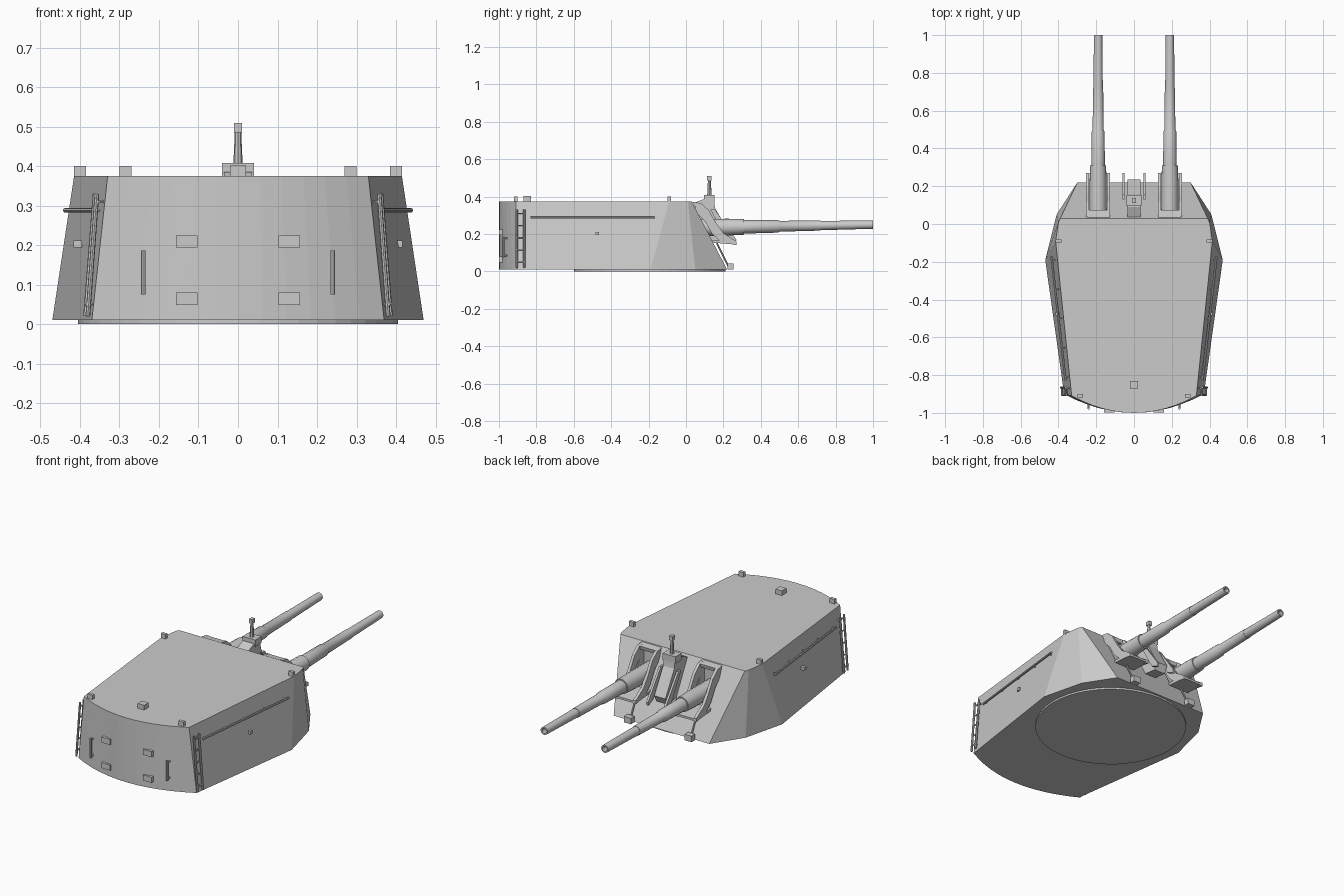
import bpy, bmesh, math
from mathutils import Vector

if "Cube" in bpy.data.objects:
    bpy.data.objects.remove(bpy.data.objects["Cube"])


def make(name, verts, faces):
    me = bpy.data.meshes.new(name)
    me.from_pydata([tuple(v) for v in verts], [], faces)
    bm = bmesh.new()
    bm.from_mesh(me)
    bmesh.ops.recalc_face_normals(bm, faces=bm.faces)
    bm.to_mesh(me)
    bm.free()
    ob = bpy.data.objects.new(name, me)
    bpy.context.collection.objects.link(ob)
    return ob


def loft(name, rings, closed=False):
    n, m = len(rings[0]), len(rings)
    faces = [(r * n + i, r * n + (i + 1) % n, (r + 1) % m * n + (i + 1) % n, (r + 1) % m * n + i)
             for r in range(m if closed else m - 1) for i in range(n)]
    if not closed:
        faces += [tuple(range(n)), tuple(range((m - 1) * n, m * n))]
    return make(name, [v for r in rings for v in r], faces)


def prism(name, profile, x0, x1):
    # y-z profile extruded along x
    return loft(name, [[(x, y, z) for y, z in profile] for x in (x0, x1)])


def box(name, c, s):
    y, z, dy, dz = c[1], c[2], s[1] / 2, s[2] / 2
    return prism(name, [(y - dy, z - dz), (y + dy, z - dz), (y + dy, z + dz), (y - dy, z + dz)],
                 c[0] - s[0] / 2, c[0] + s[0] / 2)


def rod(name, a, b, r, r2=None, n=8):
    a, b = Vector(a), Vector(b)
    q = (b - a).to_track_quat('Z', 'Y')
    rings = [[p + q @ Vector((rad * math.cos(2 * math.pi * i / n), rad * math.sin(2 * math.pi * i / n), 0))
              for i in range(n)] for p, rad in ((a, r), (b, r2 or r))]
    return loft(name, rings)


def wall_x(y, z):
    # half width of the sloping side wall
    low = 0.37 + 0.10 * (y + 0.9) / 0.71
    high = 0.33 + 0.085 * (y + 0.91) / 0.81
    return low + (high - low) * (z - 0.01) / 0.365


def outline(side, rear_x, rear_y, z):
    right = [(x, y, z) for x, y in side]
    arc = []
    for i in range(13):
        t = 1 - i / 6
        arc.append((rear_x * t, -1 + (rear_y + 1) * t * t, z))
    return right + arc + [(-x, y, z) for x, y, z in reversed(right)]


# Armoured house
low = outline([(0.30, 0.22), (0.41, 0.05), (0.47, -0.19)], 0.37, -0.90, 0.01)
top = outline([(0.39, 0.03), (0.40, 0.01), (0.415, -0.09)], 0.33, -0.91, 0.375)
house = loft("turret_house", [low, top])

# Base ring
rod("base_ring", (0, -0.195, 0), (0, -0.195, 0.012), 0.405, n=48)

# Guns, ports and blast guards
fin = [(0.04, 0.372), (0.08, 0.365), (0.12, 0.33), (0.16, 0.26), (0.20, 0.205), (0.27, 0.16),
       (0.27, 0.14), (0.19, 0.155), (0.14, 0.20), (0.10, 0.27), (0.06, 0.31)]
stages = [(0.03, 0.046), (0.22, 0.045), (0.31, 0.042), (0.31, 0.036), (0.49, 0.034), (0.50, 0.029),
          (0.72, 0.027), (0.72, 0.025), (1.0, 0.022), (1.0, 0.014), (0.92, 0.014)]
for s in (-1, 1):
    gx = 0.19 * s
    cutter = box("port_cutter", (gx, 0.19, 0.34), (0.10, 0.31, 0.34))
    cutter.hide_render = True
    cutter.hide_viewport = True
    mod = house.modifiers.new("port", 'BOOLEAN')
    mod.object, mod.operation, mod.solver = cutter, 'DIFFERENCE', 'EXACT'

    rings = [[(gx + r * math.cos(2 * math.pi * i / 20), y, 0.233 + 0.017 * y + r * math.sin(2 * math.pi * i / 20))
              for i in range(20)] for y, r in stages]
    gun = loft("gun_barrel", rings)
    bpy.context.view_layer.objects.active = gun
    gun.select_set(True)
    bpy.ops.object.shade_smooth_by_angle(angle=math.radians(30))
    gun.select_set(False)

    for k in (-1, 1):
        x = gx + 0.056 * k
        prism("port_cheek", fin, x - 0.008, x + 0.008)
    prism("port_lower_lip", [(0.12, 0.17), (0.19, 0.165), (0.27, 0.155), (0.27, 0.143), (0.19, 0.15), (0.13, 0.155)],
          gx - 0.064, gx + 0.064)
    prism("port_top_lip", [(0.035, 0.372), (0.075, 0.366), (0.07, 0.345), (0.04, 0.35)], gx - 0.06, gx + 0.06)
    rod("lip_strut", (gx, 0.165, 0.15), (gx, 0.225, 0.03), 0.005)
    box("front_step", (gx, 0.238, 0.026), (0.045, 0.032, 0.034))

# Central sight hood and periscope
prism("sight_hood", [(0.03, 0.36), (0.09, 0.385), (0.15, 0.385), (0.155, 0.34), (0.235, 0.20), (0.215, 0.16),
                     (0.13, 0.17)], -0.035, 0.035)
box("sight_cap", (0, 0.125, 0.389), (0.08, 0.055, 0.038))
for s in (-1, 1):
    prism("sight_guard", [(0.13, 0.33), (0.155, 0.33), (0.27, 0.17), (0.265, 0.15), (0.22, 0.17)],
          0.055 * s - 0.006, 0.055 * s + 0.006)
rod("periscope_tube", (0, 0.125, 0.40), (0, 0.125, 0.49), 0.012, 0.008)
box("periscope_head", (0, 0.125, 0.497), (0.02, 0.025, 0.024))

# Roof fittings
box("roof_vent", (0, -0.85, 0.387), (0.04, 0.04, 0.03))
for s in (-1, 1):
    for x, y in ((0.40, -0.09), (0.285, -0.91)):
        box("roof_lug", (s * x, y, 0.385), (0.03, 0.018, 0.03))

# Side rails, ladders and rear fittings
for s in (-1, 1):
    ya, yb, z = -0.83, -0.17, 0.288
    off = 0.014
    rod("side_rail", (s * (wall_x(ya, z) + off), ya, z), (s * (wall_x(yb, z) + off), yb, z), 0.006)
    for i in range(5):
        y = ya + 0.02 + i * 0.155
        w = wall_x(y, z)
        rod("rail_bracket", (s * (w - 0.01), y, z), (s * (w + off), y, z), 0.004, n=6)
    box("side_lug", (s * (wall_x(-0.475, 0.2) + 0.004), -0.475, 0.203), (0.022, 0.018, 0.018))

    for y in (-0.905, -0.865):
        rod("ladder_stile", (s * (wall_x(y, 0.02) + 0.012), y, 0.02),
            (s * (wall_x(y, 0.33) + 0.022), y, 0.33), 0.006)
    for i in range(5):
        zz = 0.05 + i * 0.065
        x = s * (wall_x(-0.885, zz) + 0.015)
        rod("ladder_rung", (x, -0.908, zz), (x, -0.862, zz), 0.004, n=6)
    for zz in (0.05, 0.31):
        w = wall_x(-0.87, zz)
        rod("ladder_bracket", (s * (w - 0.01), -0.87, zz), (s * (w + 0.02), -0.87, zz), 0.004, n=6)

    for zz in (0.064, 0.209):
        box("rear_hinge", (s * 0.13, -0.989, zz), (0.055, 0.02, 0.031))
    rod("rear_handle", (s * 0.24, -0.977, 0.075), (s * 0.24, -0.977, 0.187), 0.006)
    for zz in (0.085, 0.177):
        rod("handle_bracket", (s * 0.24, -0.94, zz), (s * 0.24, -0.977, zz), 0.005, n=6)
